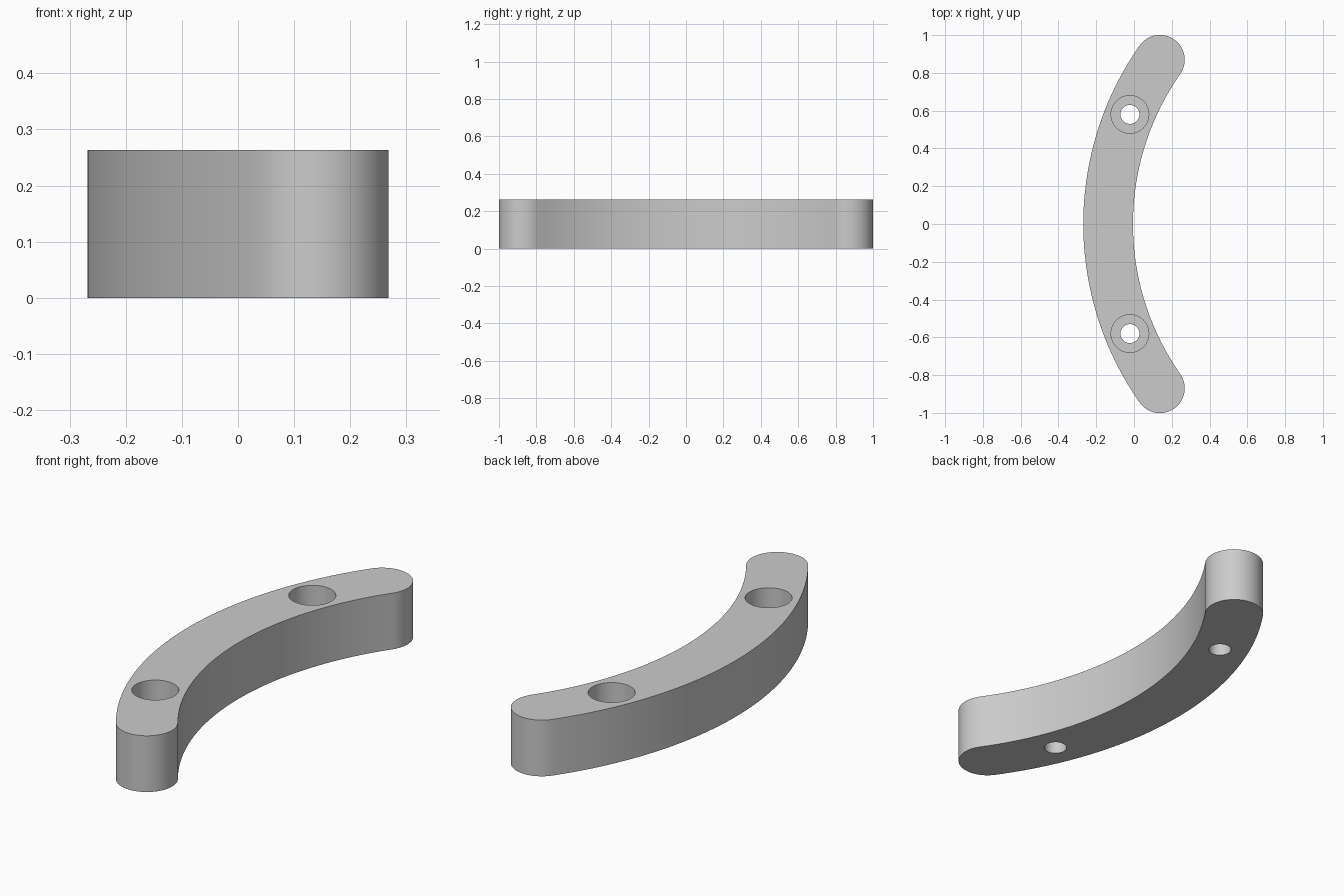
import bpy, bmesh
from math import sin, cos, pi, radians

cube = bpy.data.objects.get("Cube")
if cube:
    bpy.data.objects.remove(cube, do_unlink=True)

RADIUS, HALF_W, HEIGHT = 1.516, 0.1315, 0.263
CENTRE_X = RADIUS - 0.137
END, HOLE = radians(35), radians(22.5)
BORE_FLOOR = 0.125

grey = bpy.data.materials.new("plain grey")
grey.use_nodes = True
colour = (0.6, 0.6, 0.6, 1)
grey.diffuse_color = colour
grey.node_tree.nodes["Principled BSDF"].inputs["Base Color"].default_value = colour


def on_arc(r, a):
    return CENTRE_X - r * cos(a), r * sin(a)


def arc(r, start, stop, steps):
    return [on_arc(r, start + (stop - start) * i / steps) for i in range(steps + 1)]


def round_end(side, steps=24):
    """Half circle capping the bar, running from the outer to the inner edge."""
    pts = []
    for i in range(1, steps):
        t = pi * i / steps
        x, y = on_arc(RADIUS + HALF_W * cos(t), side * END)
        d = HALF_W * sin(t)
        pts.append((x + d * sin(END), y + side * d * cos(END)))
    return pts


def prism(name, outline, z0, z1):
    bm = bmesh.new()
    base = bm.faces.new([bm.verts.new((x, y, z0)) for x, y in outline])
    top = bmesh.ops.extrude_face_region(bm, geom=[base])["geom"]
    bmesh.ops.translate(bm, vec=(0, 0, z1 - z0),
                        verts=[v for v in top if isinstance(v, bmesh.types.BMVert)])
    bmesh.ops.recalc_face_normals(bm, faces=bm.faces)
    mesh = bpy.data.meshes.new(name)
    bm.to_mesh(mesh)
    bm.free()
    mesh.materials.append(grey)
    obj = bpy.data.objects.new(name, mesh)
    bpy.context.collection.objects.link(obj)
    return obj


# Curved bar with rounded ends
outline = (arc(RADIUS + HALF_W, -END, END, 48) + round_end(1)
           + arc(RADIUS - HALF_W, END, -END, 48) + round_end(-1)[::-1])
bar = prism("curved_bar", outline, 0, HEIGHT)


# Counterbored screw holes
def cut(name, centre, r, z0, z1):
    ring = [(centre[0] + r * cos(2 * pi * i / 48), centre[1] + r * sin(2 * pi * i / 48))
            for i in range(48)]
    cutter = prism(name, ring, z0, z1)
    mod = bar.modifiers.new(name, "BOOLEAN")
    mod.operation, mod.solver, mod.object = "DIFFERENCE", "EXACT", cutter
    bpy.context.view_layer.objects.active = bar
    bpy.ops.object.modifier_apply(modifier=name)
    bpy.data.objects.remove(cutter, do_unlink=True)


for side, label in ((-1, "front"), (1, "back")):
    spot = on_arc(RADIUS, side * HOLE)
    cut(label + "_counterbore", spot, 0.1, BORE_FLOOR, HEIGHT + 0.1)
    cut(label + "_screw_hole", spot, 0.05, -0.1, HEIGHT + 0.1)

# Smooth curved walls, crisp rims
bpy.ops.object.select_all(action="DESELECT")
bar.select_set(True)
bpy.context.view_layer.objects.active = bar
bpy.ops.object.shade_smooth_by_angle(angle=radians(30))
